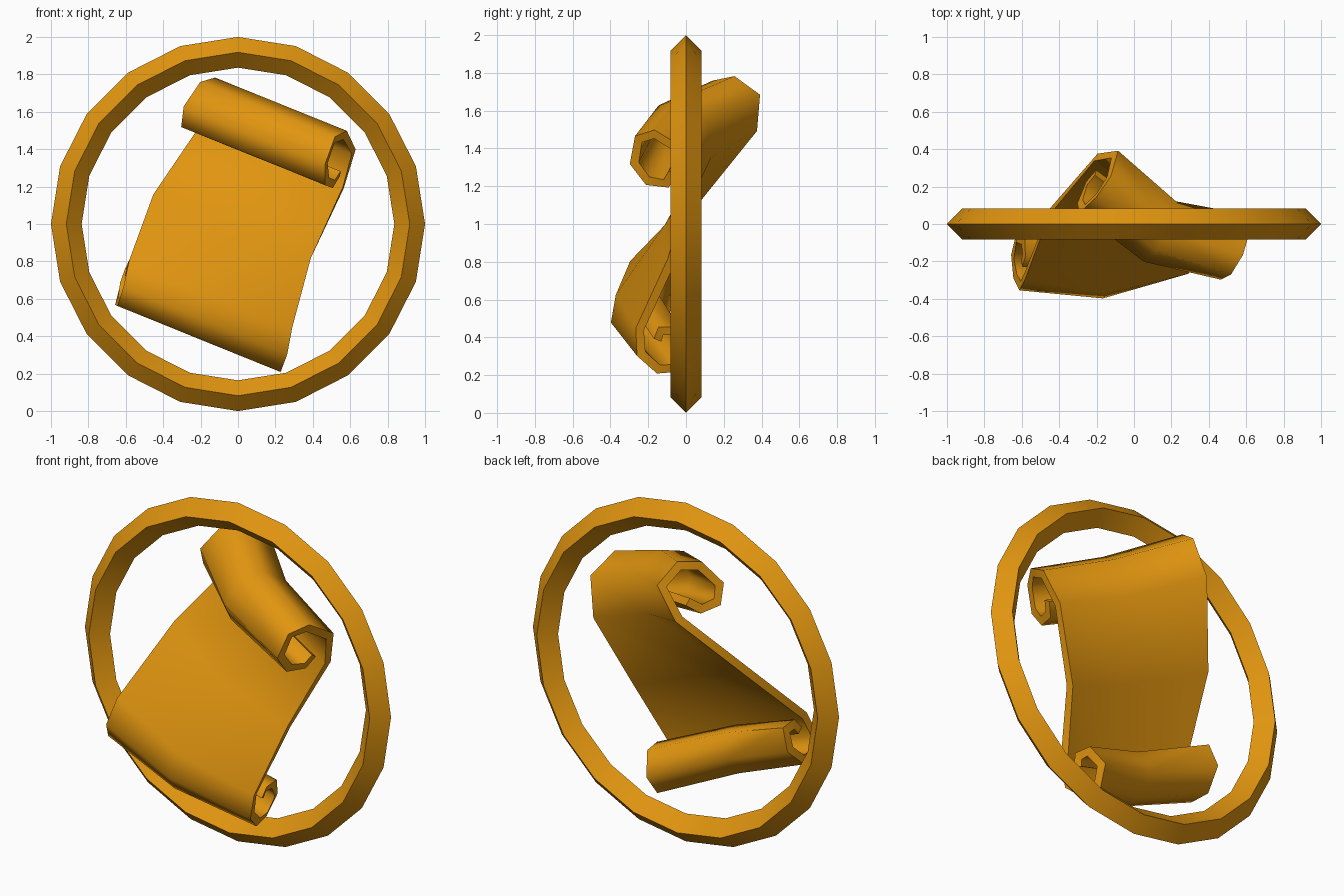
import bpy
from math import sin, cos, pi, radians

cube = bpy.data.objects.get("Cube")
if cube:
    bpy.data.objects.remove(cube, do_unlink=True)

# One golden orange for everything
gold = bpy.data.materials.new("golden orange")
gold.use_nodes = True
colour = (0.75, 0.3, 0.005, 1)
gold.diffuse_color = colour
gold.node_tree.nodes["Principled BSDF"].inputs["Base Color"].default_value = colour


def finish(obj):
    """Colour the part and smooth it, keeping its right-angled rims sharp."""
    obj.data.materials.append(gold)
    bpy.ops.object.select_all(action="DESELECT")
    obj.select_set(True)
    bpy.context.view_layer.objects.active = obj
    for mod in list(obj.modifiers):
        bpy.ops.object.modifier_apply(modifier=mod.name)
    bpy.ops.object.shade_smooth_by_angle(angle=radians(70))


# Ring: twenty sides with a diamond cross-section
bpy.ops.mesh.primitive_torus_add(
    major_segments=20, minor_segments=4, major_radius=0.918,
    minor_radius=0.082, location=(0, 0, 1), rotation=(pi / 2, 0, 0))
ring = bpy.context.object
ring.name = "ring"
bpy.ops.object.transform_apply(location=True, rotation=True)
finish(ring)

# Scroll: S-shaped profile as (height, depth), lower curl to upper curl
lower_curl = [(-0.47, -0.18), (-0.42, -0.15), (-0.425, -0.07), (-0.53, -0.03),
              (-0.625, -0.11), (-0.625, -0.215), (-0.54, -0.285)]
sheet = [(-0.41, -0.26), (-0.035, -0.005), (0.39, 0.21)]
upper_curl = [(0.59, 0.195), (0.655, 0.05), (0.61, -0.055), (0.475, -0.105),
              (0.39, -0.045), (0.39, 0.06), (0.455, 0.11)]
profile = lower_curl + sheet + upper_curl
columns = [(-1, 0), (0, -0.09), (1, 0)]  # side, forward bulge
tilt = radians(22)

verts = []
for v, depth in profile:
    twist = radians(-10 - 29 * v)
    half_width = 0.455 - 0.03 * v
    shift = -0.045 * (v + 0.5)
    for side, bulge in columns:
        across = side * half_width
        w = depth + bulge
        u = shift + across * cos(twist) - w * sin(twist)
        y = across * sin(twist) + w * cos(twist)
        verts.append((u * cos(tilt) + v * sin(tilt), y,
                      1 - u * sin(tilt) + v * cos(tilt)))

n = len(columns)
faces = [(r * n + c, r * n + c + 1, (r + 1) * n + c + 1, (r + 1) * n + c)
         for r in range(len(profile) - 1) for c in range(n - 1)]
mesh = bpy.data.meshes.new("scroll")
mesh.from_pydata(verts, [], faces)
scroll = bpy.data.objects.new("scroll", mesh)
bpy.context.collection.objects.link(scroll)
thick = scroll.modifiers.new("thickness", "SOLIDIFY")
thick.thickness = 0.045
thick.offset = 0
thick.use_even_offset = True
finish(scroll)
